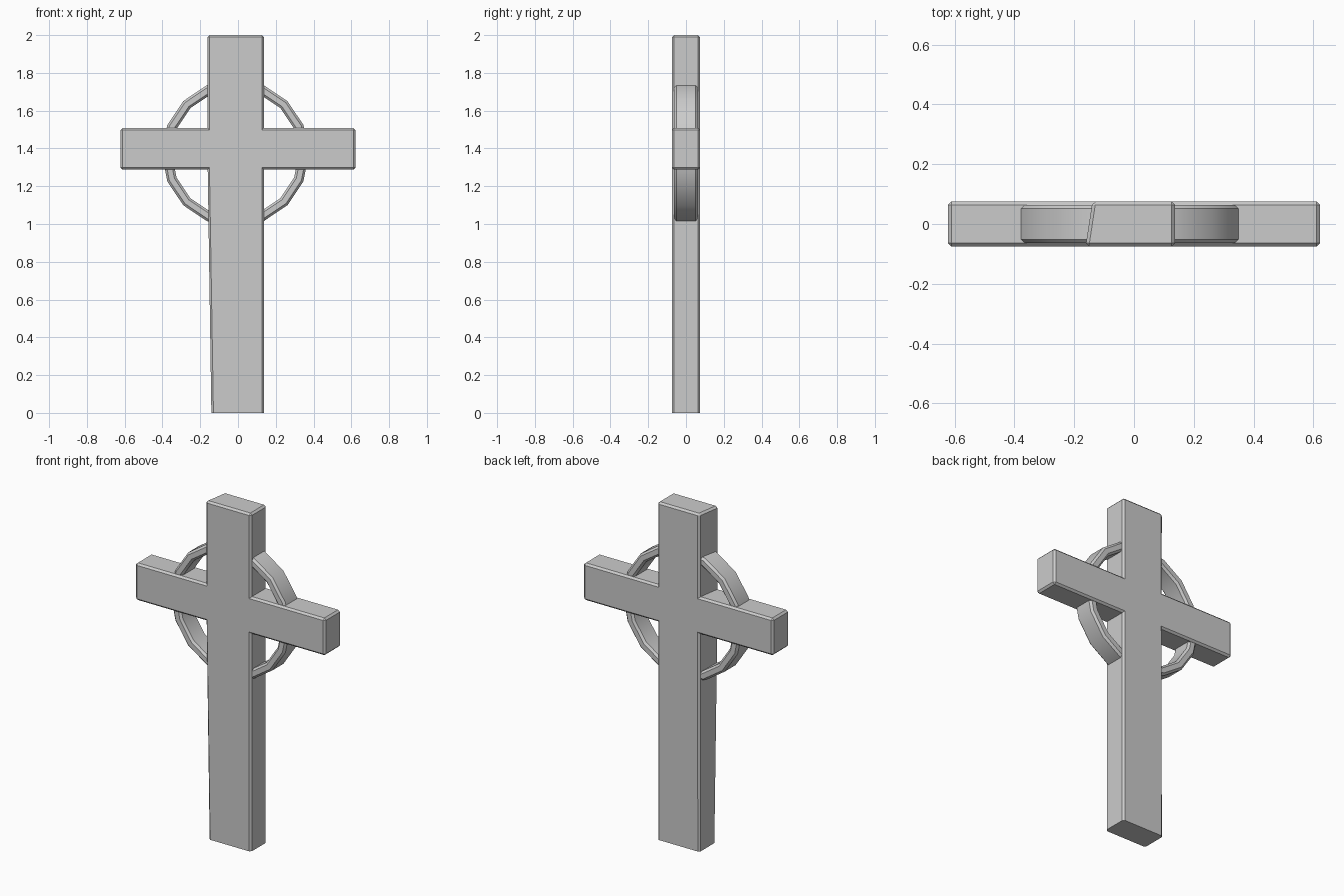
import bpy, bmesh, math

if "Cube" in bpy.data.objects:
    bpy.data.objects.remove(bpy.data.objects["Cube"])

def add_object(name, bm):
    bmesh.ops.recalc_face_normals(bm, faces=bm.faces)
    mesh = bpy.data.meshes.new(name)
    bm.to_mesh(mesh)
    bm.free()
    ob = bpy.data.objects.new(name, mesh)
    bpy.context.collection.objects.link(ob)
    return ob

# Cross outline; its left front edge leans outward above the foot
ARM_LOW, ARM_HIGH, ARM, HALF, DEPTH = 1.288, 1.508, 0.622, 0.137, 0.075

def outline(lean):
    left = -HALF - lean
    return [(-HALF - 0.004, 0), (HALF, 0), (HALF, ARM_LOW), (ARM, ARM_LOW),
            (ARM, ARM_HIGH), (HALF, ARM_HIGH), (HALF, 2), (left, 2),
            (left, ARM_HIGH), (-ARM, ARM_HIGH), (-ARM, ARM_LOW), (left, ARM_LOW)]

bm = bmesh.new()
front = [bm.verts.new((x, -DEPTH, z)) for x, z in outline(0.025)]
back = [bm.verts.new((x, DEPTH, z)) for x, z in outline(0.002)]
bm.faces.new(front)
bm.faces.new(back)
n = len(front)
for i in range(n):
    j = (i + 1) % n
    bm.faces.new((front[i], front[j], back[j], back[i]))
bmesh.ops.recalc_face_normals(bm, faces=bm.faces)

# Chamfer every outer edge, leaving the foot and the inner corners sharp
edges = [e for e in bm.edges
         if max(v.co.z for v in e.verts) > 0.01 and e.calc_face_angle_signed() > 0.3]
bmesh.ops.bevel(bm, geom=edges, offset=0.011, segments=1, affect='EDGES', profile=0.5)
add_object("cross", bm)

# Sixteen-sided ring with chamfered edges
SIDES, OUT, INN, D, C = 16, 0.39, 0.337, 0.063, 0.012
section = [(OUT, -D + C), (OUT, D - C), (OUT - C, D), (INN + C, D),
           (INN, D - C), (INN, -D + C), (INN + C, -D), (OUT - C, -D)]
bm = bmesh.new()
loops = []
for k in range(SIDES):
    a = 2 * math.pi * k / SIDES
    loops.append([bm.verts.new((-0.014 + r * math.cos(a), y, 1.375 + r * math.sin(a)))
                  for r, y in section])
m = len(section)
for k in range(SIDES):
    a, b = loops[k], loops[(k + 1) % SIDES]
    for i in range(m):
        j = (i + 1) % m
        bm.faces.new((a[i], a[j], b[j], b[i]))
ring = add_object("ring", bm)
bpy.context.view_layer.objects.active = ring
ring.select_set(True)
bpy.ops.object.shade_smooth_by_angle(angle=math.radians(30))
